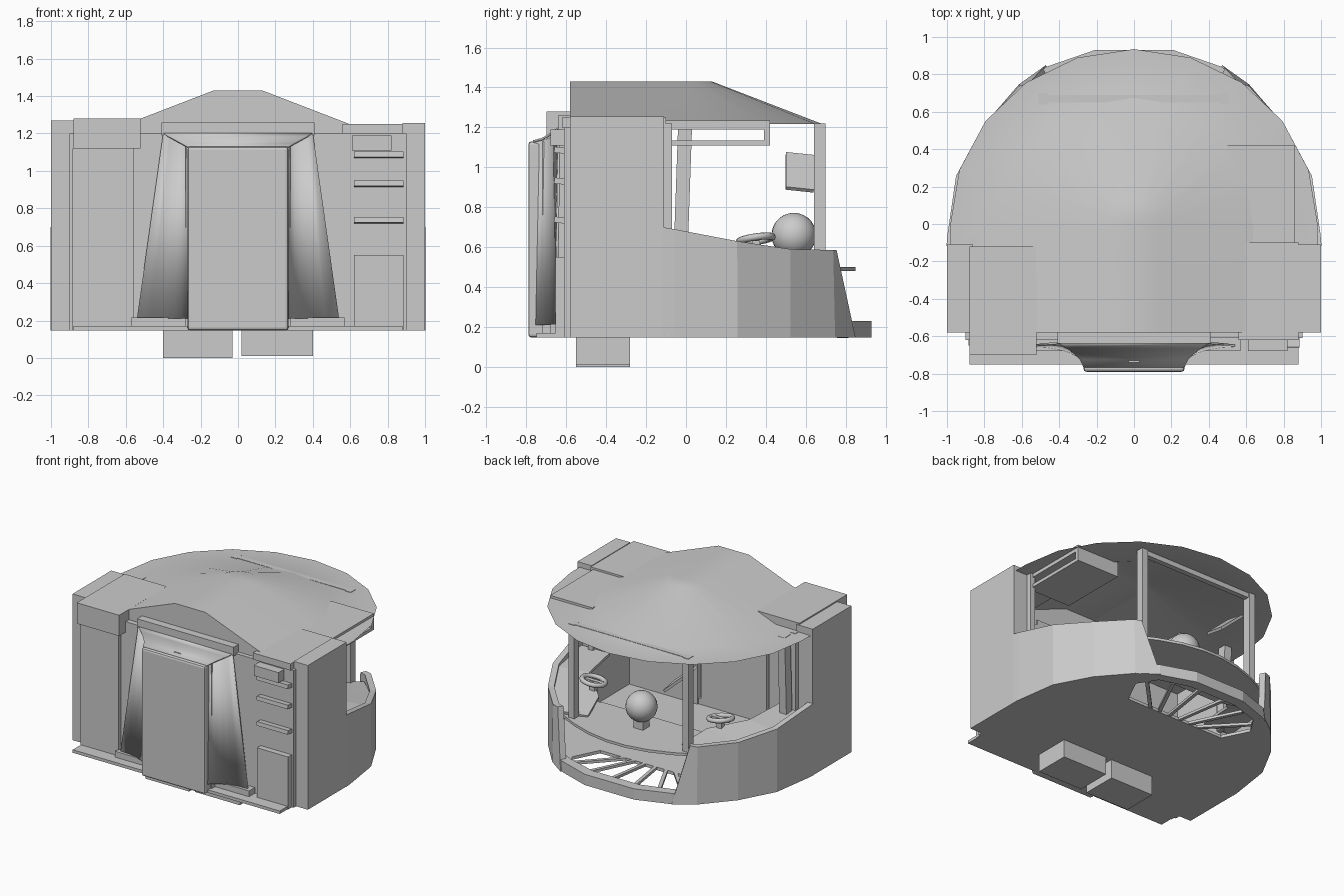
import bpy, bmesh
from math import sin, cos, pi, radians
from mathutils import Vector

if "Cube" in bpy.data.objects:
    bpy.data.objects.remove(bpy.data.objects["Cube"])


def make(name, verts, faces, smooth=False):
    me = bpy.data.meshes.new(name)
    me.from_pydata([tuple(v) for v in verts], [], faces)
    bm = bmesh.new()
    bm.from_mesh(me)
    bmesh.ops.recalc_face_normals(bm, faces=bm.faces)
    for f in bm.faces:
        f.smooth = smooth
    bm.to_mesh(me)
    bm.free()
    ob = bpy.data.objects.new(name, me)
    bpy.context.collection.objects.link(ob)
    return ob


def box(name, x, y, z, rot=(0, 0, 0), bevel=0):
    lo, hi = Vector((x[0], y[0], z[0])), Vector((x[1], y[1], z[1]))
    h = (hi - lo) / 2
    v = [(h.x * i, h.y * j, h.z * k) for i in (-1, 1) for j in (-1, 1) for k in (-1, 1)]
    f = [(0, 1, 3, 2), (4, 6, 7, 5), (0, 4, 5, 1), (2, 3, 7, 6), (0, 2, 6, 4), (1, 5, 7, 3)]
    ob = make(name, v, f)
    ob.location = (lo + hi) / 2
    ob.rotation_euler = [radians(a) for a in rot]
    if bevel:
        m = ob.modifiers.new("bevel", 'BEVEL')
        m.width, m.segments = bevel, 2
    return ob


def prism(name, pts, z0, z1):
    n = len(pts)
    v = [(x, y, z0) for x, y in pts] + [(x, y, z1) for x, y in pts]
    f = [tuple(range(n)), tuple(range(n, 2 * n))]
    f += [(i, (i + 1) % n, n + (i + 1) % n, n + i) for i in range(n)]
    return make(name, v, f)


def loft(name, rows, thick=0, smooth=False):
    n = len(rows[0])
    f = [(r * n + i, r * n + i + 1, (r + 1) * n + i + 1, (r + 1) * n + i)
         for r in range(len(rows) - 1) for i in range(n - 1)]
    ob = make(name, [p for r in rows for p in r], f, smooth)
    if thick:
        m = ob.modifiers.new("thickness", 'SOLIDIFY')
        m.thickness, m.offset = thick, 0
    return ob


def mirrored(half):
    return half + [(-x, y) for x, y in reversed(half)]


# floor with a fan-shaped lookout in the nose
floor = prism("floor", mirrored([(.88, -.75), (.88, -.58), (1, -.58), (1, -.08), (.95, .25),
                                 (.81, .52), (.62, .74), (.47, .84), (.21, .93)]), .147, .17)
cut = prism("lookout_cutter", mirrored([(.42, .44), (.52, .64), (.43, .78), (.2, .85)]), .1, .3)
cut.hide_render = True
cut.hide_set(True)
m = floor.modifiers.new("lookout", 'BOOLEAN')
m.object, m.solver = cut, 'EXACT'
prism("nose_lip", [(.6, .74), (.47, .84), (.21, .93), (-.21, .93), (-.47, .84), (-.6, .74),
                   (-.55, .72), (-.43, .78), (-.2, .85), (.2, .85), (.43, .78), (.55, .72)], .147, .23)
for i in range(6):
    a = radians(35 + 22 * i)
    p, q = Vector((.2 * cos(a), .38, 0)), Vector((.58 * cos(a), .5 + .36 * sin(a), 0))
    d = (q - p).normalized()
    s = Vector((-d.y, d.x, 0)) * .013
    prism("lookout_bar", [(w.x, w.y) for w in (p + s, q + s, q - s, p - s)], .15, .17)

# feet
box("foot_left", (-.4, -.03), (-.55, -.28), (0, .15))
box("foot_right", (.02, .4), (-.55, -.28), (.01, .15))

# side walls, window sills, posts
for s in (-1, 1):
    box("wall_column", sorted((s * .88, s)), (-.58, -.11), (.147, 1.255))
    bottom = [(.98, -.12, .147), (.975, -.06, .147), (.93, .25, .147), (.79, .51, .147),
              (.6, .73, .147), (.46, .83, .147)]
    top = [(.98, -.12, .7), (.975, -.06, .69), (.93, .25, .63), (.79, .51, .59),
           (.6, .72, .585), (.55, .735, .585)]
    loft("lower_wall", [[(s * x, y, z) for x, y, z in r] for r in (bottom, top)], .045)
    box("window_post", sorted((s * .46, s * .51)), (.64, .7), (.49, 1.22))
    box("inner_jamb", sorted((s * .84, s * .88)), (-.11, -.07), (.6, 1.22))
    # side console along the wall, sloping down to the dashboard
    loft("side_console", [[(s * .97, -.1, .62), (s * .92, .25, .6), (s * .78, .5, .56), (s * .58, .7, .52)],
                          [(s * .72, -.1, .62), (s * .68, .2, .6), (s * .46, .4, .55), (s * .4, .62, .5)]], .02)
    # steering wheel
    bpy.ops.mesh.primitive_torus_add(major_segments=20, minor_segments=8, major_radius=.083,
                                     minor_radius=.018, location=(s * .54, .35, .64),
                                     rotation=(radians(8), radians(-s * 8), 0))
    bpy.context.object.name = "steering_wheel"
    bpy.ops.object.shade_smooth()
    box("wheel_spoke", (s * .54 - .08, s * .54 + .08), (.335, .365), (.63, .645))
    box("wheel_column", (s * .54 - .02, s * .54 + .02), (.33, .37), (.55, .64))
box("window_header", (-.51, .51), (.65, .69), (1.18, 1.22))
box("inner_panel", (-.86, -.8), (-.05, .02), (.6, 1.22), (-2, 0, 0))

# dashboard, globe, hanging screen
prism("dashboard", mirrored([(.45, .36), (.78, .46), (.56, .69), (.42, .76), (.25, .82), (.08, .85)]), .48, .5)
box("globe_stand", (-.04, .04), (.5, .58), (.49, .57))
bpy.ops.mesh.primitive_uv_sphere_add(segments=24, ring_count=14, radius=.112, location=(0, .54, .66))
bpy.context.object.name = "globe"
bpy.ops.object.shade_smooth()
box("hanging_screen", (-.48, -.22), (.5, .64), (.965, .985), (-8, 42, 0))

# roof: ridge with a half-cone front, gable at the rear, thin flat brim
rows = []
for r, z in ((0, 1.43), (.13, 1.43), (.68, 1.218), (.935, 1.216)):
    sx = 1.05 if r > .9 else 1
    arc = [(r * sx * cos(pi * i / 10), r * sin(pi * i / 10), z) for i in range(11)]
    back = -.58
    rows.append([(r * sx, back, z), (r * sx, back / 2, z)] + arc
                + [(-r * sx, back / 2, z), (-r * sx, back, z)])
loft("roof", rows, 0, True)
make("roof_gable", [(x, -.578, z) for x, z in
                    ((-.68, 1.1), (.68, 1.1), (.68, 1.218), (.13, 1.43), (-.13, 1.43), (-.68, 1.218))],
     [tuple(range(6))])

# overhead lockers
box("overhead_top", (.5, .86), (-.11, .42), (1.19, 1.235))
box("overhead_shelf", (.5, .86), (-.11, .42), (1.11, 1.135))
box("overhead_end", (.5, .86), (.39, .42), (1.11, 1.22))
box("roof_box_left", (-.88, -.52), (-.7, -.12), (1.12, 1.28))
box("roof_box_left_end", (-1, -.86), (-.58, -.11), (1.2, 1.27))
box("roof_box_right", (.56, .88), (-.62, -.1), (1.2, 1.25))

# entrance wall
box("rear_wall_left", (-.9, -.3), (-.62, -.58), (.147, 1.2))
box("rear_wall_right", (.3, .9), (-.61, -.57), (.147, 1.2))
box("rear_wall_top", (-.4, .4), (-.61, -.57), (1.1, 1.24))
box("left_wall_panel", (-.715, -.62), (-.635, -.61), (.56, 1.08))
box("left_corner_panel", (-.885, -.56), (-.65, -.6), (.147, 1.12))
box("entrance_step", (-.57, .57), (-.68, -.58), (.147, .215))

# door and flared surround
box("door", (-.27, .27), (-.79, -.7), (.147, 1.13), bevel=.015)
box("door_backing", (-.28, .28), (-.72, -.58), (.16, 1.13))
for s in (-1, 1):
    rows = []
    for w, z, e, lift in ((.28, .21, -.65, 0), (.14, 1.13, -.635, .07)):
        rows.append([(s * (.26 + w * (1 - cos(t * pi / 12))), -.765 + (e + .765) * sin(t * pi / 12),
                      z + lift * (1 - cos(t * pi / 12))) for t in range(7)])
    loft("door_flare", rows, .012, True)
loft("door_hood", [[(-.27 - .13 * t, -.765 + .13 * t ** .6, 1.13 + .07 * t),
                    (.27 + .13 * t, -.765 + .13 * t ** .6, 1.13 + .07 * t)]
                   for t in (0, .15, .4, .7, 1)], .012, True)
box("door_header", (-.41, .41), (-.64, -.58), (1.19, 1.26))
box("door_latch", (-.03, .03), (-.74, -.71), (1.13, 1.145))

# shelves and cabinet beside the door
for z in (.75, .945, 1.1):
    box("shelf", (.62, .885), (-.66, -.59), (z - .03, z), (-6, 0, 0))
box("cabinet", (.62, .885), (-.655, -.59), (.147, .55))
box("shelf_box", (.61, .82), (-.68, -.59), (1.11, 1.19))
